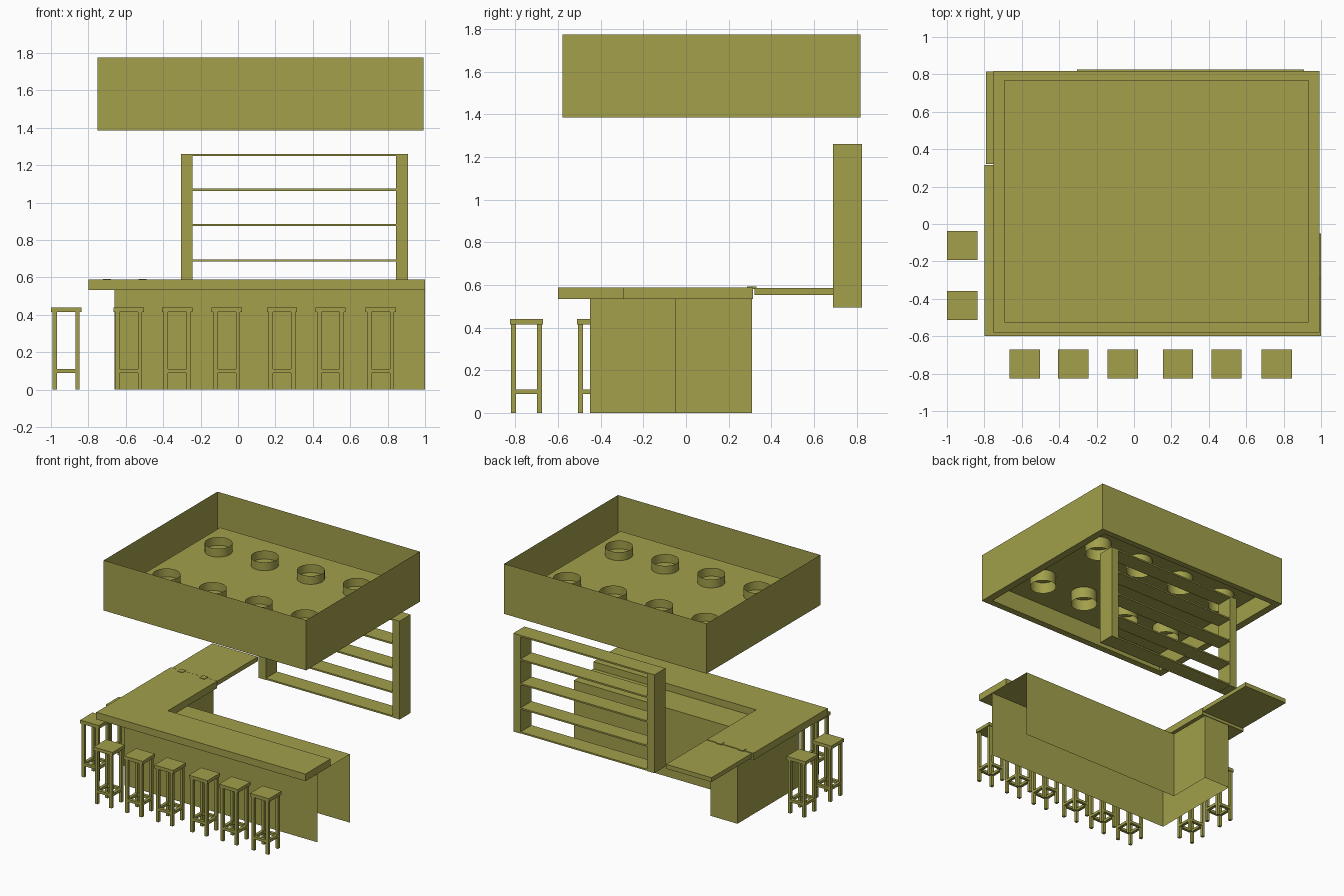
import bpy, bmesh
from math import cos, sin, tau

if "Cube" in bpy.data.objects:
    bpy.data.objects.remove(bpy.data.objects["Cube"])


def finish(name, bm):
    mesh = bpy.data.meshes.new(name)
    bm.to_mesh(mesh)
    bm.free()
    ob = bpy.data.objects.new(name, mesh)
    bpy.context.collection.objects.link(ob)
    mat = bpy.data.materials.get("olive") or bpy.data.materials.new("olive")
    mat.diffuse_color = (0.36, 0.35, 0.07, 1)
    mat.use_nodes = True
    mat.node_tree.nodes["Principled BSDF"].inputs["Base Color"].default_value = mat.diffuse_color
    mesh.materials.append(mat)
    return ob


def add_box(bm, x, y, z):
    vs = bmesh.ops.create_cube(bm, size=1)["verts"]
    for v in vs:
        v.co = [(a + b) / 2 + c * (b - a) for c, (a, b) in zip(v.co, (x, y, z))]


def boxes(name, *spans):
    bm = bmesh.new()
    for s in spans:
        add_box(bm, *s)
    return finish(name, bm)


def loft(bm, rings, closed=True):
    """Join rings of points with quads and return the last ring."""
    rows = [[bm.verts.new(p) for p in r] for r in rings]
    n = len(rows[0])
    for a, b in zip(rows, rows[1:]):
        for i in range(n if closed else n - 1):
            j = (i + 1) % n
            bm.faces.new((a[i], a[j], b[j], b[i]))
    return rows[-1]


# counter base: thin panels, open below and at the right end
path = [(1, -.45), (-.66, -.45), (-.66, .31), (-.43, .31), (-.43, -.05), (1, -.05)]
bm = bmesh.new()
loft(bm, [[(x, y, z) for x, y in path] for z in (.533, 0)], closed=False)
finish("counter_base", bm)

# work surface behind the raised counter
bm = bmesh.new()
bm.faces.new([bm.verts.new((x, y, .533)) for x, y in
              ((-.43, -.29), (1, -.29), (1, -.05), (-.43, -.05))])
finish("work_surface", bm)

# L-shaped counter top
outline = [(-.8, -.6), (1, -.6), (1, -.29), (-.4, -.29), (-.4, .315), (-.8, .315)]
bm = bmesh.new()
top = loft(bm, [[(x, y, z) for x, y in outline] for z in (.533, .588)])
bm.faces.new(top)
bm.faces.new([bm.verts.new((x, y, .533)) for x, y in reversed(outline)])
bmesh.ops.remove_doubles(bm, verts=bm.verts, dist=1e-5)
finish("counter_top", bm)

# lifting flap and its hinges
boxes("counter_flap", ((-.79, -.4), (.32, .815), (.552, .586)))
for x in (-.70, -.51):
    boxes("hinge", ((x - .022, x + .022), (.285, .33), (.58, .592)))

# back shelf rack
for x in (-.305, .845):
    boxes("shelf_post", ((x, x + .063), (.69, .825), (.495, 1.26)))
for z in (.503, .69, .88, 1.069, 1.254):
    boxes("shelf", ((-.242, .845), (.69, .825), (z - .006, z + .006)))

# canopy: open-topped walls, bottom rim and raised lamp panel
def rect(x0, x1, y0, y1, z):
    return [(x0, y0, z), (x1, y0, z), (x1, y1, z), (x0, y1, z)]


outer, inner = (-.75, .992, -.58, .818), (-.692, .932, -.527, .77)
bm = bmesh.new()
panel = loft(bm, [rect(*outer, 1.775), rect(*outer, 1.385),
                  rect(*inner, 1.385), rect(*inner, 1.53)])
bm.faces.new(panel)
finish("canopy", bm)

# open lamp tubes through the panel
for y in (-.2, .44):
    for i in range(4):
        cx = -.475 + .397 * i
        bm = bmesh.new()
        loft(bm, [[(cx + .098 * cos(tau * k / 32), y + .098 * sin(tau * k / 32), z)
                   for k in range(32)] for z in (1.44, 1.595)])
        for f in bm.faces:
            f.smooth = True
        finish("lamp_tube", bm)


# bar stools
def stool(cx, cy):
    w, h, t = .081, .072, .023
    boxes("stool_seat", ((cx - w, cx + w), (cy - .077, cy + .077), (.414, .44)))
    legs, bars = [], []
    for s in (-1, 1):
        xs = sorted((cx + s * h, cx + s * (h - t)))
        ys = sorted((cy + s * h, cy + s * (h - t)))
        for r in (-1, 1):
            legs.append((xs, sorted((cy + r * h, cy + r * (h - t))), (0, .414)))
        bars.append((xs, (cy - h + t, cy + h - t), (.088, .109)))
        bars.append(((cx - h + t, cx + h - t), ys, (.088, .109)))
    boxes("stool_legs", *legs)
    boxes("stool_footrest", *bars)


for x in (-.584, -.325, -.06, .235, .495, .763):
    stool(x, -.748)
for y in (-.115, -.435):
    stool(-.919, y)
